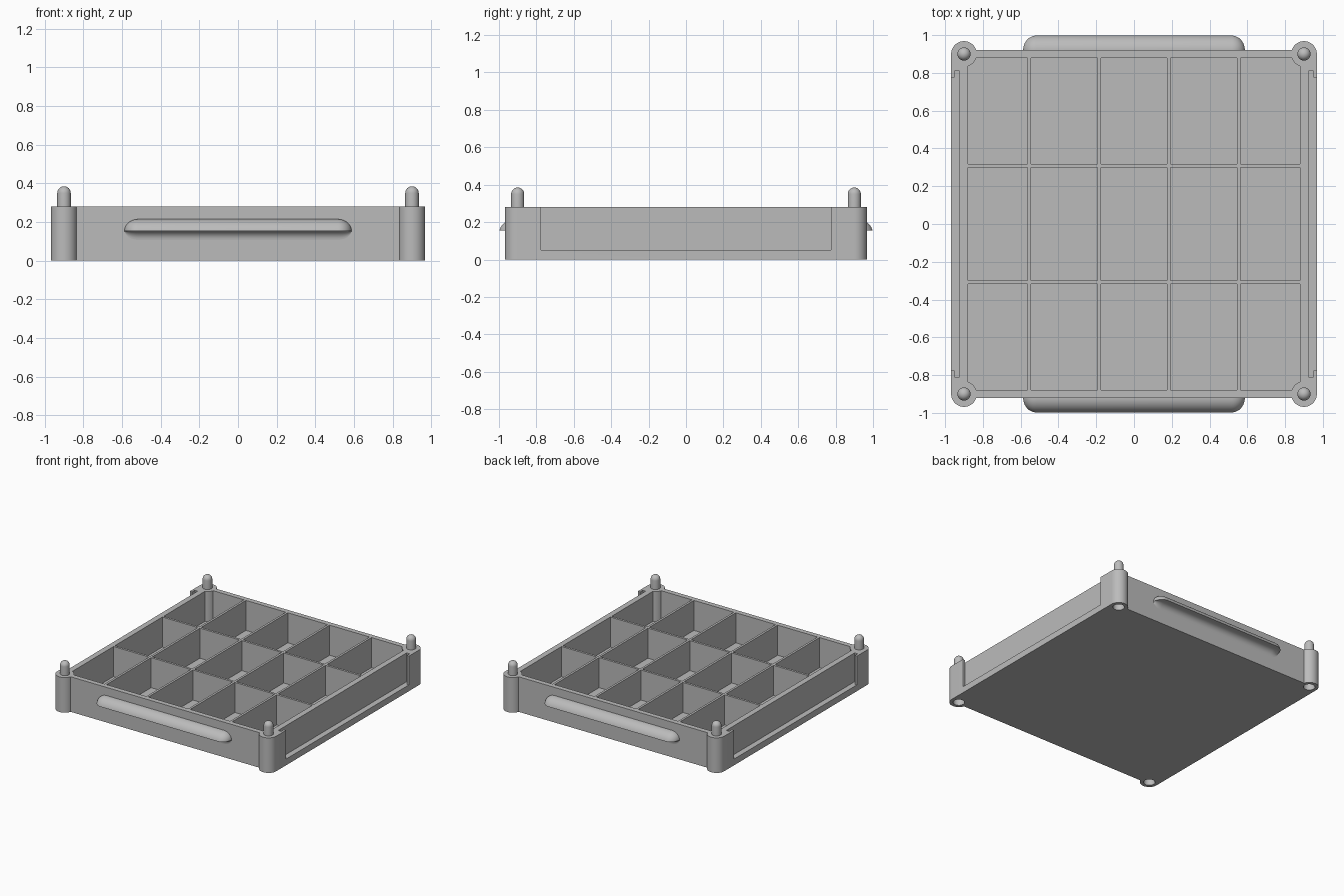
import bpy, bmesh
from math import sin, cos, pi, asin
from mathutils import Matrix, Vector

cube = bpy.data.objects.get("Cube")
if cube:
    bpy.data.objects.remove(cube)

GREY = (0.5, 0.5, 0.5, 1)
mat = bpy.data.materials.new("plain_grey")
mat.use_nodes = True
mat.diffuse_color = GREY
mat.node_tree.nodes["Principled BSDF"].inputs["Base Color"].default_value = GREY

HEIGHT, HALF_X, HALF_Y = 0.28, 0.968, 0.92
POST, POST_R, PIN_R, HOLE_R = 0.90, 0.068, 0.035, 0.042
CORNERS = [(sx * POST, sy * POST) for sx in (-1, 1) for sy in (-1, 1)]


def finish(name, bm):
    bmesh.ops.recalc_face_normals(bm, faces=bm.faces)
    mesh = bpy.data.meshes.new(name)
    bm.to_mesh(mesh)
    bm.free()
    mesh.materials.append(mat)
    obj = bpy.data.objects.new(name, mesh)
    bpy.context.collection.objects.link(obj)
    return obj


def box(bm, x0, x1, y0, y1, z0, z1):
    size = Matrix.Diagonal((x1 - x0, y1 - y0, z1 - z0, 1))
    mid = Matrix.Translation(((x0 + x1) / 2, (y0 + y1) / 2, (z0 + z1) / 2))
    bmesh.ops.create_cube(bm, size=1, matrix=mid @ size)


def cylinder(bm, x, y, r, z0, z1):
    bmesh.ops.create_cone(bm, cap_ends=True, segments=48, radius1=r, radius2=r,
                          depth=z1 - z0, matrix=Matrix.Translation((x, y, (z0 + z1) / 2)))


def combine(target, bm, operation):
    tool = finish("cutter", bm)
    mod = target.modifiers.new("combine", "BOOLEAN")
    mod.operation, mod.solver, mod.object = operation, "EXACT", tool
    select(target)
    bpy.ops.object.modifier_apply(modifier=mod.name)
    bpy.data.objects.remove(tool)


def select(obj):
    bpy.ops.object.select_all(action="DESELECT")
    obj.select_set(True)
    bpy.context.view_layer.objects.active = obj


def smooth(obj):
    select(obj)
    bpy.ops.object.shade_smooth_by_angle(angle=pi / 6)


# Tray block, its corners tucked inside the round posts
bm = bmesh.new()
quarter = [(HALF_X, POST), (POST, HALF_Y)]
outline = (quarter + [(-x, y) for x, y in reversed(quarter)]
           + [(-x, -y) for x, y in quarter] + [(x, -y) for x, y in reversed(quarter)])
face = bm.faces.new([bm.verts.new((x, y, 0)) for x, y in outline])
top = bmesh.ops.extrude_face_region(bm, geom=[face])["geom"]
bmesh.ops.translate(bm, vec=(0, 0, HEIGHT),
                    verts=[v for v in top if isinstance(v, bmesh.types.BMVert)])
tray = finish("tray", bm)

# Five by three compartments, and a label slot down each side wall
bm = bmesh.new()
T = 0.009
xs = [-0.878 - T, -0.555, -0.185, 0.185, 0.555, 0.878 + T]
ys = [-0.88 - T, -0.308, 0.308, 0.88 + T]
for x0, x1 in zip(xs, xs[1:]):
    for y0, y1 in zip(ys, ys[1:]):
        box(bm, x0 + T, x1 - T, y0 + T, y1 - T, 0.04, 0.4)
for x in (-0.936, 0.936):
    box(bm, x - 0.013, x + 0.013, -0.81, 0.81, 0.05, 0.4)
combine(tray, bm, "DIFFERENCE")

# Open window in front of each label slot
bm = bmesh.new()
for x in (-0.99, 0.99):
    box(bm, x - 0.055, x + 0.055, -0.775, 0.775, 0.05, 0.4)
combine(tray, bm, "DIFFERENCE")

# Corner posts with stacking sockets underneath
bm = bmesh.new()
for x, y in CORNERS:
    cylinder(bm, x, y, POST_R, 0, HEIGHT)
combine(tray, bm, "UNION")
bm = bmesh.new()
for x, y in CORNERS:
    cylinder(bm, x, y, HOLE_R, -0.1, 0.11)
combine(tray, bm, "DIFFERENCE")
smooth(tray)

# Round-topped stacking pins
for i, (x, y) in enumerate(CORNERS):
    bm = bmesh.new()
    arc = [a * pi / 16 for a in range(9)]
    path = [(PIN_R, HEIGHT - 0.01)] + [(PIN_R * cos(a), 0.35 + PIN_R * sin(a)) for a in arc]
    verts = [bm.verts.new((x + r, y, z)) for r, z in path]
    edges = [bm.edges.new(pair) for pair in zip(verts, verts[1:])]
    bmesh.ops.spin(bm, geom=verts + edges, cent=(x, y, 0), axis=(0, 0, 1),
                   angle=2 * pi, steps=32)
    bmesh.ops.remove_doubles(bm, verts=bm.verts, dist=0.0005)
    smooth(finish("stacking_pin_%d" % (i + 1), bm))

# Grip lips: rounded above, flat edge and hollow fillet beneath
LIP_Z, LIP_R, FILLET, HALF_LEN, END_R = 0.155, 0.08, 0.047, 0.587, 0.07
low = asin(0.02 / LIP_R)
section = [(-0.01, 0.06)]
for i in range(13):
    a = pi / 2 + (low - pi / 2) * i / 12
    section.append((LIP_R * cos(a), LIP_R * sin(a) - 0.02))
for i in range(9):
    a = pi / 2 * (1 + i / 8)
    section.append((FILLET + FILLET * cos(a), FILLET * sin(a) - FILLET))
section.append((-0.01, -FILLET))
angles = [0.04 + (pi / 2 - 0.04) * i / 10 for i in range(11)]
stations = [(HALF_LEN - END_R + END_R * cos(a), sin(a)) for a in angles]
stations += [(-x, s) for x, s in reversed(stations)]

for name, side in (("front_grip", -1), ("back_grip", 1)):
    bm = bmesh.new()
    rings = [[bm.verts.new(Vector((x, side * (HALF_Y + d * s), LIP_Z + z * s)))
              for d, z in section] for x, s in stations]
    for a, b in zip(rings, rings[1:]):
        for i in range(len(section)):
            j = (i + 1) % len(section)
            bm.faces.new((a[i], a[j], b[j], b[i]))
    bm.faces.new(rings[0])
    bm.faces.new(rings[-1])
    smooth(finish(name, bm))
